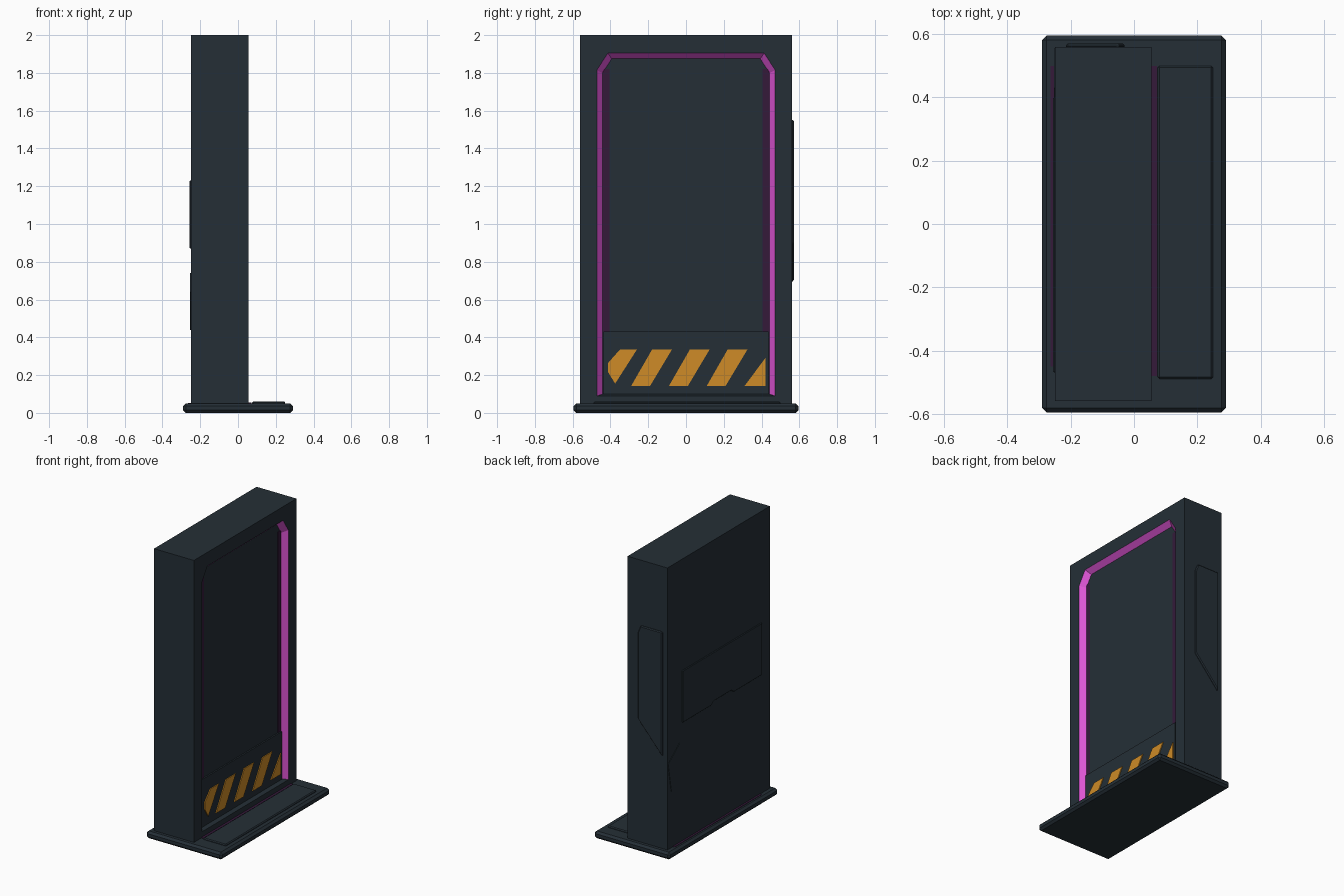
import bpy, bmesh

if "Cube" in bpy.data.objects:
    bpy.data.objects.remove(bpy.data.objects["Cube"])

def material(name, rgb):
    m = bpy.data.materials.new(name)
    m.diffuse_color = (*rgb, 1)
    m.use_nodes = True
    m.node_tree.nodes["Principled BSDF"].inputs["Base Color"].default_value = m.diffuse_color
    return m

SLATE = material("dark slate", (0.018, 0.028, 0.037))
NEON = material("neon magenta", (0.74, 0.09, 0.67))
ORANGE = material("hazard orange", (0.62, 0.26, 0.02))
GLOW = material("dim purple", (0.035, 0.01, 0.042))

def finish(bm, name, mats):
    bmesh.ops.recalc_face_normals(bm, faces=bm.faces)
    me = bpy.data.meshes.new(name)
    bm.to_mesh(me)
    bm.free()
    for m in mats:
        me.materials.append(m)
    ob = bpy.data.objects.new(name, me)
    bpy.context.collection.objects.link(ob)
    return ob

def bevel(ob, width):
    mod = ob.modifiers.new("bevel", 'BEVEL')
    mod.width = width
    mod.segments = 1
    return ob

def prism(name, pts, axis, lo, hi, mat):
    """Extrude a 2D outline along axis x (pts = y, z) or y (pts = x, z)."""
    def place(p, t):
        return (t, p[0], p[1]) if axis == 'x' else (p[0], t, p[1])
    bm = bmesh.new()
    a = [bm.verts.new(place(p, lo)) for p in pts]
    b = [bm.verts.new(place(p, hi)) for p in pts]
    bm.faces.new(a)
    bm.faces.new(b)
    n = len(pts)
    for i in range(n):
        bm.faces.new((a[i], a[(i + 1) % n], b[(i + 1) % n], b[i]))
    return finish(bm, name, [mat])

def box(name, x, y, z, mat):
    return prism(name, [(y[0], z[0]), (y[1], z[0]), (y[1], z[1]), (y[0], z[1])],
                 'x', x[0], x[1], mat)

def opening(half, bottom, top, cut):
    """Doorway outline with cut upper corners."""
    return [(-half, bottom), (half, bottom), (half, top - cut),
            (half - cut * 0.65, top), (-half + cut * 0.65, top), (-half, top - cut)]

# Slab body with a recessed screen and sloped neon walls
outer = [(-.56, .04), (.56, .04), (.56, 2.0), (.56, 2.0), (-.56, 2.0), (-.56, 2.0)]
rings = [(-.25, outer), (.055, outer), (.055, opening(.472, .09, 1.905, .09)),
         (.02, opening(.442, .10, 1.875, .075))]
bm = bmesh.new()
loops = [[bm.verts.new((x, p[0], p[1])) for p in pts] for x, pts in rings]
bm.faces.new(loops[0])
bm.faces.new(loops[-1])
for r in range(3):
    for i in range(6):
        j = (i + 1) % 6
        f = bm.faces.new((loops[r][i], loops[r][j], loops[r + 1][j], loops[r + 1][i]))
        if r == 2 and i > 0:
            f.material_index = 1
bmesh.ops.remove_doubles(bm, verts=bm.verts, dist=1e-4)
finish(bm, "body", [SLATE, NEON])

# Base plate and low foot step
bevel(box("base_plate", (-.29, .29), (-.595, .595), (0, .05), SLATE), .014)
bevel(box("foot_step", (.075, .25), (-.49, .50), (.04, .06), SLATE), .006)

# Light spill along the floor, front and back
box("front_floor_glow", (.05, .072), (-.48, .50), (.045, .054), GLOW)
box("back_floor_glow", (-.264, -.245), (-.45, .50), (.045, .053), GLOW)

# Screen side glow bands
for side, name in ((-1, "left_screen_glow"), (1, "right_screen_glow")):
    y = sorted((side * .405, side * .44))
    box(name, (.018, .022), y, (.43, 1.82), GLOW)

# Kick panel below the screen
box("kick_panel", (.015, .03), (-.438, .438), (.10, .43), SLATE)

# Hazard stripes: clipped end pieces and three whole slanted bars
stripes = [[(-.375, .155), (-.26, .335), (-.35, .335), (-.412, .265), (-.412, .215)]]
for k in range(3):
    y = -.29 + .2 * k
    stripes.append([(y, .143), (y + .10, .143), (y + .215, .335), (y + .11, .335)])
stripes.append([(.31, .143), (.42, .143), (.42, .29)])
for k, pts in enumerate(stripes):
    prism(f"hazard_stripe_{k + 1}", pts, 'x', .028, .036, ORANGE)

# Raised side panel with slanted foot
bevel(prism("side_panel", [(-.03, .90), (-.03, 1.50), (-.05, 1.55), (-.215, 1.55), (-.215, .69)],
            'y', .555, .571, SLATE), .006)

# Back access panel with a notched lower edge, and corner plate
bevel(prism("back_panel", [(-.47, .87), (-.16, .87), (-.13, .89), (.06, .89), (.09, .87),
                           (.40, .87), (.40, 1.23), (-.47, 1.23)],
            'x', -.256, -.245, SLATE), .004)
prism("back_corner_plate", [(.555, .64), (.43, .74), (.29, .64), (.52, .44)],
      'x', -.253, -.245, SLATE)
